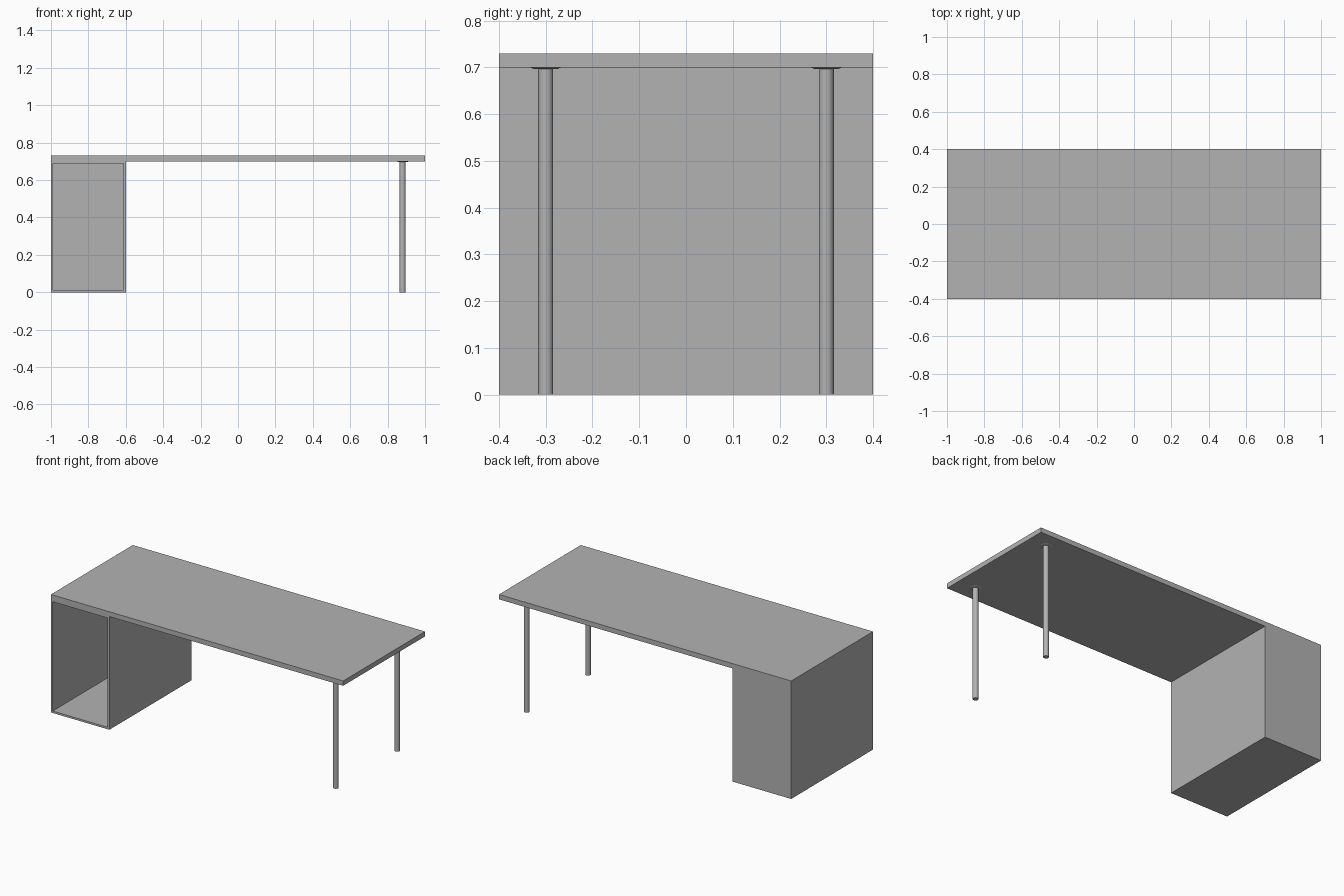
import bpy
import bmesh
from mathutils import Matrix, Vector

cube = bpy.data.objects.get("Cube")
if cube:
    bpy.data.objects.remove(cube, do_unlink=True)

WIDTH, DEPTH, HEIGHT, TOP_THICKNESS = 2.0, 0.8, 0.73, 0.03
UNDERSIDE = HEIGHT - TOP_THICKNESS
CABINET_WIDTH, PANEL = 0.4, 0.017
LEG_X, LEG_Y, LEG_RADIUS = 0.88, 0.3, 0.016

grey = bpy.data.materials.new("plain_grey")
grey.use_nodes = True
colour = (0.45, 0.45, 0.45, 1)
grey.diffuse_color = colour
grey.node_tree.nodes["Principled BSDF"].inputs["Base Color"].default_value = colour


def finish(name, bm):
    mesh = bpy.data.meshes.new(name)
    bm.to_mesh(mesh)
    bm.free()
    mesh.materials.append(grey)
    obj = bpy.data.objects.new(name, mesh)
    bpy.context.collection.objects.link(obj)
    return obj


def box(x0, x1, z0, z1):
    """Full-depth box between the given x and z limits."""
    bm = bmesh.new()
    centre = Matrix.Translation(((x0 + x1) / 2, 0, (z0 + z1) / 2))
    size = Matrix.Diagonal((x1 - x0, DEPTH, z1 - z0, 1))
    bmesh.ops.create_cube(bm, size=1, matrix=centre @ size)
    return bm


def cone(name, x, y, z0, z1, r0, r1):
    bm = bmesh.new()
    bmesh.ops.create_cone(bm, cap_ends=True, segments=32, radius1=r0, radius2=r1,
                          depth=z1 - z0, matrix=Matrix.Translation((x, y, (z0 + z1) / 2)))
    obj = finish(name, bm)
    bpy.ops.object.select_all(action="DESELECT")
    obj.select_set(True)
    bpy.context.view_layer.objects.active = obj
    bpy.ops.object.shade_smooth_by_angle()


# Desktop slab
finish("desktop", box(-WIDTH / 2, WIDTH / 2, UNDERSIDE, HEIGHT))

# Open-fronted cabinet: inset the front face, then push it back to the rear panel
bm = box(-WIDTH / 2, -WIDTH / 2 + CABINET_WIDTH, 0, UNDERSIDE)
bm.normal_update()
front = min(bm.faces, key=lambda f: f.normal.y)
bmesh.ops.inset_region(bm, faces=[front], thickness=PANEL)
pushed = bmesh.ops.extrude_discrete_faces(bm, faces=[front])["faces"]
bmesh.ops.translate(bm, verts=pushed[0].verts, vec=Vector((0, DEPTH - PANEL, 0)))
bmesh.ops.recalc_face_normals(bm, faces=bm.faces)
finish("cabinet", bm)

# Round legs with thin mounting plates under the top
for side, y in (("front", -LEG_Y), ("back", LEG_Y)):
    cone(side + "_leg", LEG_X, y, 0, UNDERSIDE, LEG_RADIUS, LEG_RADIUS)
    cone(side + "_leg_plate", LEG_X, y, UNDERSIDE - 0.003, UNDERSIDE, 0.026, 0.034)
